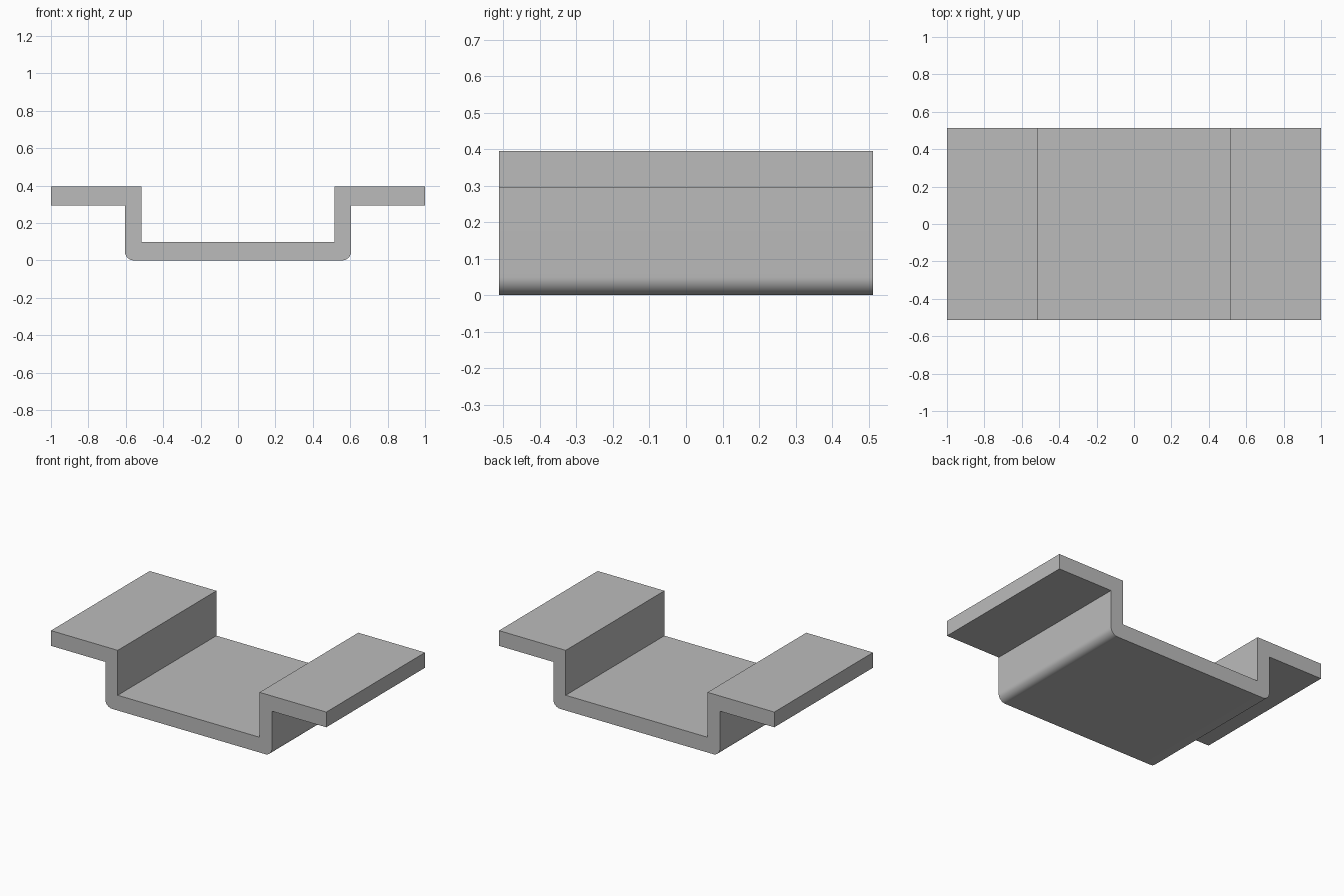
import bpy
import bmesh
import math

cube = bpy.data.objects.get("Cube")
if cube:
    bpy.data.objects.remove(cube, do_unlink=True)

# Main dimensions
TOP, FLANGE_BOTTOM, FLOOR = 0.395, 0.295, 0.10
OUTER, INNER, RADIUS = 0.605, 0.515, 0.05
HALF_DEPTH = 0.512
BEND_STEPS = 12

# Plain grey metal
grey = bpy.data.materials.new("grey metal")
grey.use_nodes = True
colour = (0.5, 0.5, 0.5, 1)
grey.diffuse_color = colour
grey.node_tree.nodes["Principled BSDF"].inputs["Base Color"].default_value = colour

# Half of the hat-shaped section: floor, wall and flange on the left, bend rounded
half = [(INNER, FLOOR), (INNER, TOP), (1, TOP), (1, FLANGE_BOTTOM), (OUTER, FLANGE_BOTTOM)]
for i in range(BEND_STEPS + 1):
    a = math.pi / 2 * i / BEND_STEPS
    half.append((OUTER - RADIUS + RADIUS * math.cos(a), RADIUS - RADIUS * math.sin(a)))
section = half + [(-x, z) for x, z in reversed(half)]

# Extrude the section from front to back
bm = bmesh.new()
front = bm.faces.new([bm.verts.new((x, -HALF_DEPTH, z)) for x, z in section])
extruded = bmesh.ops.extrude_face_region(bm, geom=[front])
moved = [v for v in extruded["geom"] if isinstance(v, bmesh.types.BMVert)]
bmesh.ops.translate(bm, verts=moved, vec=(0, 2 * HALF_DEPTH, 0))
bmesh.ops.recalc_face_normals(bm, faces=bm.faces)
mesh = bpy.data.meshes.new("channel_bracket")
bm.to_mesh(mesh)
bm.free()
mesh.materials.append(grey)

bracket = bpy.data.objects.new("channel_bracket", mesh)
bpy.context.collection.objects.link(bracket)

# Smooth bends with crisp edges elsewhere
bpy.ops.object.select_all(action="DESELECT")
bracket.select_set(True)
bpy.context.view_layer.objects.active = bracket
bpy.ops.object.shade_smooth_by_angle(angle=math.radians(30))
